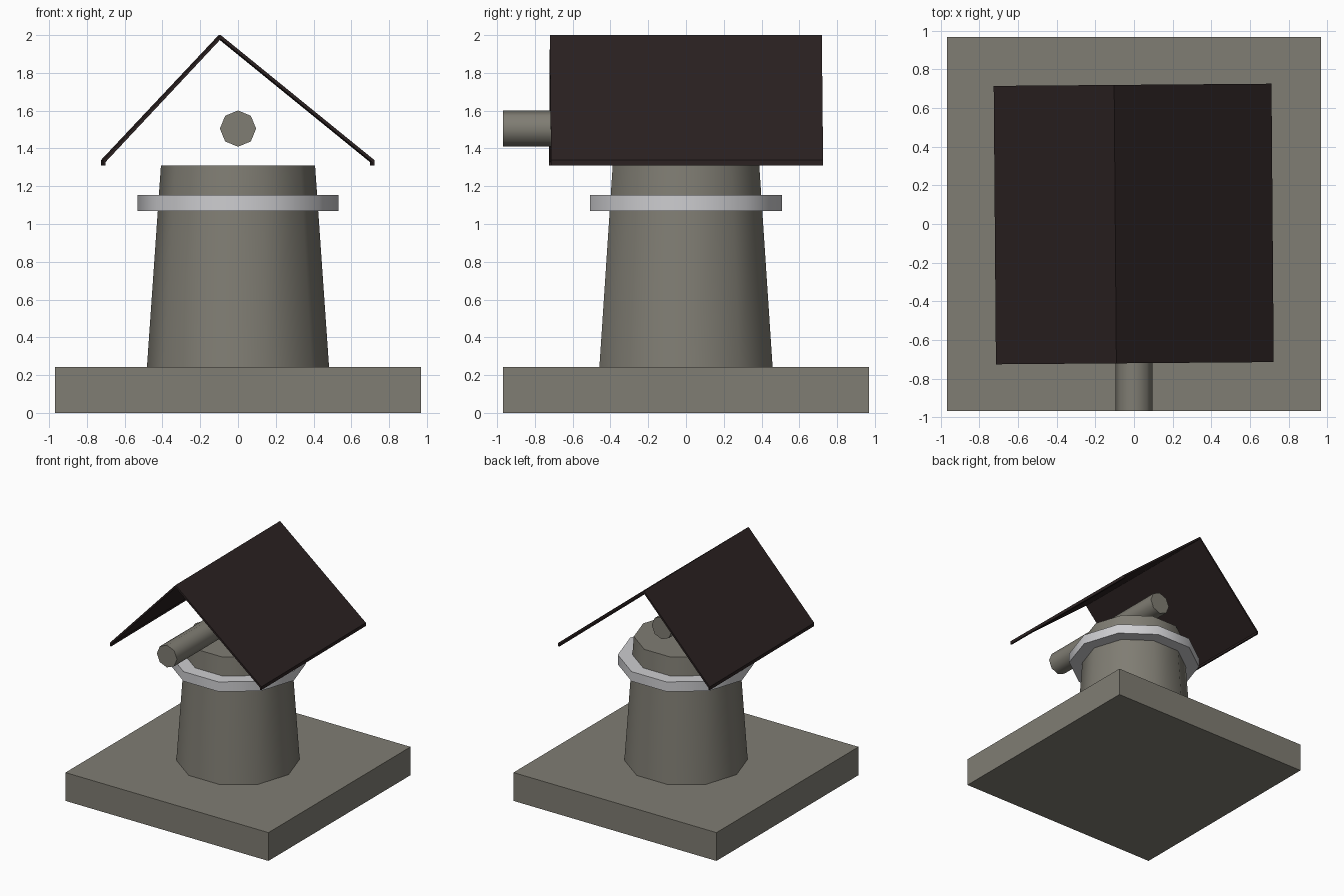
import bpy, bmesh, math
from mathutils import Matrix

if "Cube" in bpy.data.objects:
    bpy.data.objects.remove(bpy.data.objects["Cube"])


def material(name, rgb):
    m = bpy.data.materials.new(name)
    m.diffuse_color = (*rgb, 1)
    m.use_nodes = True
    m.node_tree.nodes["Principled BSDF"].inputs["Base Color"].default_value = m.diffuse_color
    return m


stone = material("stone", (0.215, 0.205, 0.172))
pale = material("pale_metal", (0.61, 0.61, 0.63))
dark = material("dark_roofing", (0.024, 0.0155, 0.0155))


def make(name, bm, mat, smooth=False):
    bmesh.ops.recalc_face_normals(bm, faces=bm.faces)
    me = bpy.data.meshes.new(name)
    bm.to_mesh(me)
    bm.free()
    ob = bpy.data.objects.new(name, me)
    bpy.context.collection.objects.link(ob)
    me.materials.append(mat)
    if smooth:
        bpy.ops.object.select_all(action='DESELECT')
        ob.select_set(True)
        bpy.context.view_layer.objects.active = ob
        bpy.ops.object.shade_smooth_by_angle(angle=math.radians(50))
    return ob


def drum(name, sides, r0, r1, z0, z1, mat, place=Matrix()):
    # capped prism with a corner on the x axis
    bm = bmesh.new()
    rings = [[bm.verts.new((r * math.cos(math.tau * i / sides),
                            r * math.sin(math.tau * i / sides), z))
              for i in range(sides)] for r, z in ((r0, z0), (r1, z1))]
    a, b = rings
    bm.faces.new(a)
    bm.faces.new(b)
    for i in range(sides):
        j = (i + 1) % sides
        bm.faces.new((a[i], a[j], b[j], b[i]))
    bm.transform(place)
    return make(name, bm, mat, True)


# square base slab
bm = bmesh.new()
bmesh.ops.create_cube(bm, size=1)
bm.transform(Matrix.Translation((0, 0, 0.122)) @ Matrix.Diagonal((1.936, 1.936, 0.244, 1)))
make("base_slab", bm, stone)

# tapered tower and its collar
drum("tower", 10, 0.482, 0.408, 0.244, 1.31, stone)
drum("collar", 10, 0.533, 0.533, 1.07, 1.153, pale)

# barrel lying along y, front end at -y
lie = Matrix.Translation((0, 0, 1.505)) @ Matrix.Rotation(math.pi / 2, 4, 'X')
drum("barrel", 8, 0.096, 0.096, -0.33, 0.968, stone, lie)

# thin lopsided roof sheet with small drip lips, slightly turned
profile = [(-0.72, 1.31), (-0.72, 1.338), (-0.097, 2.0), (0.717, 1.338), (0.717, 1.31),
           (0.704, 1.31), (0.704, 1.328), (-0.097, 1.979), (-0.707, 1.328), (-0.707, 1.31)]
bm = bmesh.new()
f = bm.faces.new([bm.verts.new((x, -0.72, z)) for x, z in profile])
ext = bmesh.ops.extrude_face_region(bm, geom=[f], use_keep_orig=True)
bmesh.ops.translate(bm, vec=(0, 1.44, 0),
                    verts=[v for v in ext["geom"] if isinstance(v, bmesh.types.BMVert)])
bm.transform(Matrix.Rotation(0.008, 4, 'Z'))
make("roof", bm, dark)
